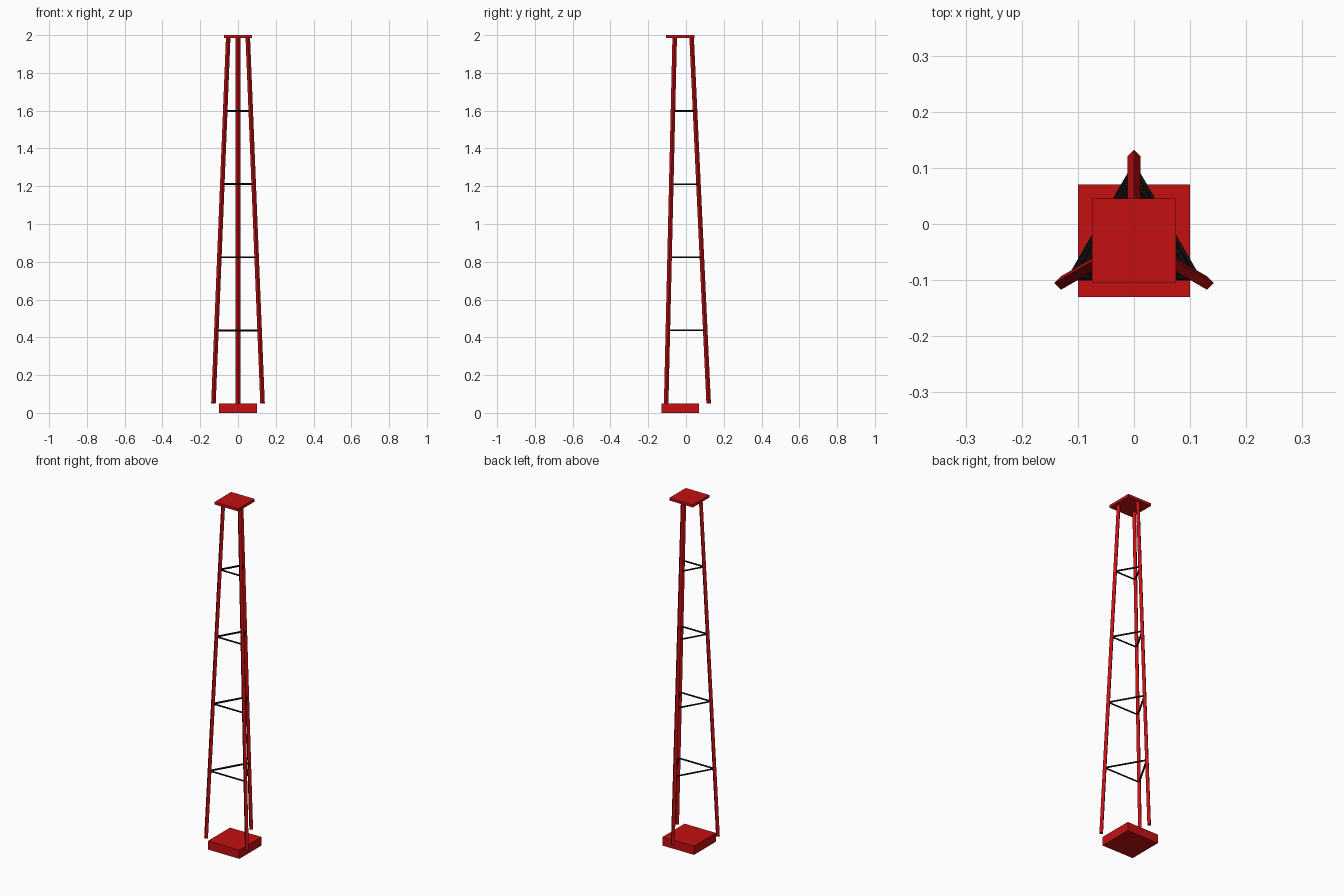
import bpy
import bmesh
from math import cos, sin, radians
from mathutils import Matrix, Vector

cube = bpy.data.objects.get("Cube")
if cube:
    bpy.data.objects.remove(cube, do_unlink=True)


def material(name, color):
    m = bpy.data.materials.new(name)
    m.use_nodes = True
    m.diffuse_color = color
    m.node_tree.nodes["Principled BSDF"].inputs["Base Color"].default_value = color
    return m


RED = material("red_paint", (0.55, 0.005, 0.006, 1))
BLACK = material("black_metal", (0.004, 0.004, 0.004, 1))

CENTRE_Y = -0.03
FOOT_Z, HEAD_Z = 0.05, 1.985
FOOT_R, HEAD_R = 0.15, 0.06
LEGS = {"back_leg": 90, "right_leg": 210, "left_leg": 330}


def finish(name, bm, mat):
    mesh = bpy.data.meshes.new(name)
    bm.to_mesh(mesh)
    bm.free()
    mesh.materials.append(mat)
    obj = bpy.data.objects.new(name, mesh)
    bpy.context.collection.objects.link(obj)
    return obj


def slab(name, width, z0, z1, mat):
    bm = bmesh.new()
    place = Matrix.Translation((0, CENTRE_Y, (z0 + z1) / 2))
    size = Matrix.Diagonal((width, width, z1 - z0, 1))
    bmesh.ops.create_cube(bm, size=1, matrix=place @ size)
    return finish(name, bm, mat)


def bar(bm, a, b, radius):
    """Four-sided bar between two points."""
    axis = b - a
    turn = Vector((0, 0, 1)).rotation_difference(axis).to_matrix().to_4x4()
    bmesh.ops.create_cone(bm, cap_ends=True, segments=4, radius1=radius,
                          radius2=radius, depth=axis.length,
                          matrix=Matrix.Translation((a + b) / 2) @ turn)


def leg_point(angle, t):
    """Point on a leg's axis, t running from foot to head."""
    r = FOOT_R + (HEAD_R - FOOT_R) * t
    a = radians(angle)
    return Vector((r * cos(a), CENTRE_Y + r * sin(a),
                   FOOT_Z + (HEAD_Z - FOOT_Z) * t))


# Base block and top plate
slab("base_block", 0.2, 0, FOOT_Z, RED)
slab("top_plate", 0.15, HEAD_Z, 2.0, RED)

# Three leaning legs
for name, angle in LEGS.items():
    bm = bmesh.new()
    bar(bm, leg_point(angle, 0), leg_point(angle, 1), 0.012)
    finish(name, bm, RED)

# Triangular braces at even heights
for level in range(1, 5):
    corners = [leg_point(angle, level / 5) for angle in LEGS.values()]
    bm = bmesh.new()
    for i in range(3):
        bar(bm, corners[i], corners[(i + 1) % 3], 0.005)
    finish(f"brace_ring_{level}", bm, BLACK)
